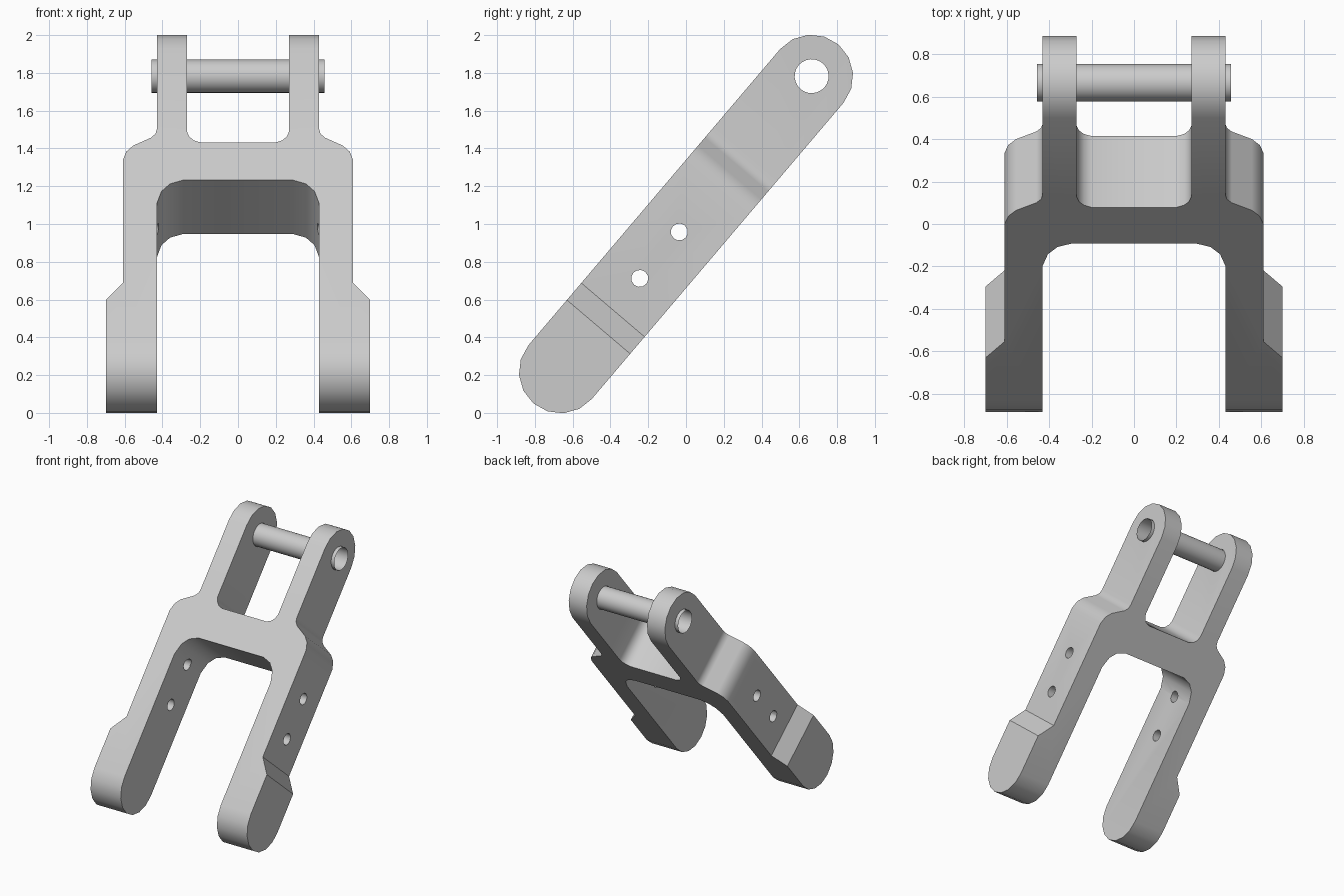
import bpy, bmesh, math
from mathutils import Matrix

cube = bpy.data.objects.get("Cube")
if cube:
    bpy.data.objects.remove(cube, do_unlink=True)

TILT = math.atan2(1.565, 1.33)   # lean of the whole fork
HALF = 0.22                      # half depth and end radius
REACH = 1.027                    # centre to each end axis

metal = bpy.data.materials.new("light grey metal")
metal.use_nodes = True
metal.diffuse_color = (0.6, 0.6, 0.6, 1)
metal.node_tree.nodes["Principled BSDF"].inputs["Base Color"].default_value = (0.6, 0.6, 0.6, 1)


def make_object(name, bm):
    mesh = bpy.data.meshes.new(name)
    bm.to_mesh(mesh)
    bm.free()
    mesh.materials.append(metal)
    obj = bpy.data.objects.new(name, mesh)
    bpy.context.collection.objects.link(obj)
    return obj


def prism(name, points, direction):
    """Extrude a closed outline along a direction vector."""
    bm = bmesh.new()
    face = bm.faces.new([bm.verts.new(p) for p in points])
    top = bmesh.ops.extrude_face_region(bm, geom=[face])["geom"]
    verts = [v for v in top if isinstance(v, bmesh.types.BMVert)]
    bmesh.ops.translate(bm, verts=verts, vec=direction)
    bmesh.ops.recalc_face_normals(bm, faces=bm.faces)
    return make_object(name, bm)


def tube(name, radius, length, along, sides, capped):
    """Cylinder lying across x at a distance along the fork."""
    bm = bmesh.new()
    bmesh.ops.create_cone(bm, cap_ends=capped, segments=sides, radius1=radius,
                          radius2=radius, depth=length)
    bmesh.ops.transform(bm, verts=bm.verts, matrix=Matrix.Translation((0, along, 0))
                        @ Matrix.Rotation(math.pi / 2, 4, "Y"))
    return make_object(name, bm)


def apply_boolean(obj, cutter, operation):
    mod = obj.modifiers.new(cutter.name, "BOOLEAN")
    mod.operation, mod.object, mod.solver = operation, cutter, "EXACT"
    bpy.context.view_layer.objects.active = obj
    bpy.ops.object.modifier_apply(modifier=mod.name)
    bpy.data.objects.remove(cutter, do_unlink=True)


# Half outline of the H-shaped fork, from upper crotch around to lower crotch
END = 1.3
half = [(0.2, 0.38), (0.235, 0.395), (0.258, 0.42), (0.27, 0.455), (0.27, END),
        (0.43, END), (0.43, 0.47), (0.437, 0.44), (0.46, 0.413), (0.555, 0.358),
        (0.592, 0.315), (0.61, 0.256), (0.61, -0.597), (0.7, -0.715), (0.7, -END),
        (0.43, -END), (0.43, -0.046), (0.405, 0.04), (0.36, 0.092), (0.29, 0.118)]
outline = half + [(-x, s) for x, s in reversed(half)]
fork = prism("fork_body", [(x, s, -HALF) for x, s in outline], (0, 0, 2 * HALF))

# Round both ends with a capsule-shaped side profile
capsule = []
for sign in (1, -1):
    for i in range(9):
        a = math.pi * i / 8
        capsule.append((-1, sign * (REACH + HALF * math.sin(a)), sign * HALF * math.cos(a)))
# oversize the flat sides so only the ends are trimmed
for i in (0, 8, 9, 17):
    x, s, t = capsule[i]
    capsule[i] = (x, s, t * 1.002)
apply_boolean(fork, prism("end_rounder", capsule, (2, 0, 0)), "INTERSECT")

# Pin hole and the two small bolt holes through both arms
for along, radius, sides in ((REACH, 0.09, 24), (-0.055, 0.045, 12), (-0.378, 0.045, 12)):
    apply_boolean(fork, tube("drill", radius, 2, along, sides, True), "DIFFERENCE")

# Hollow cross pin
pin = tube("cross_pin", 0.0885, 0.915, REACH, 24, False)

for obj in (fork, pin):
    obj.location = (0, 0, 1.0)
    obj.rotation_euler = (TILT, 0, 0)
    bpy.ops.object.select_all(action="DESELECT")
    obj.select_set(True)
    bpy.context.view_layer.objects.active = obj
    bpy.ops.object.shade_smooth_by_angle(angle=math.radians(32))
